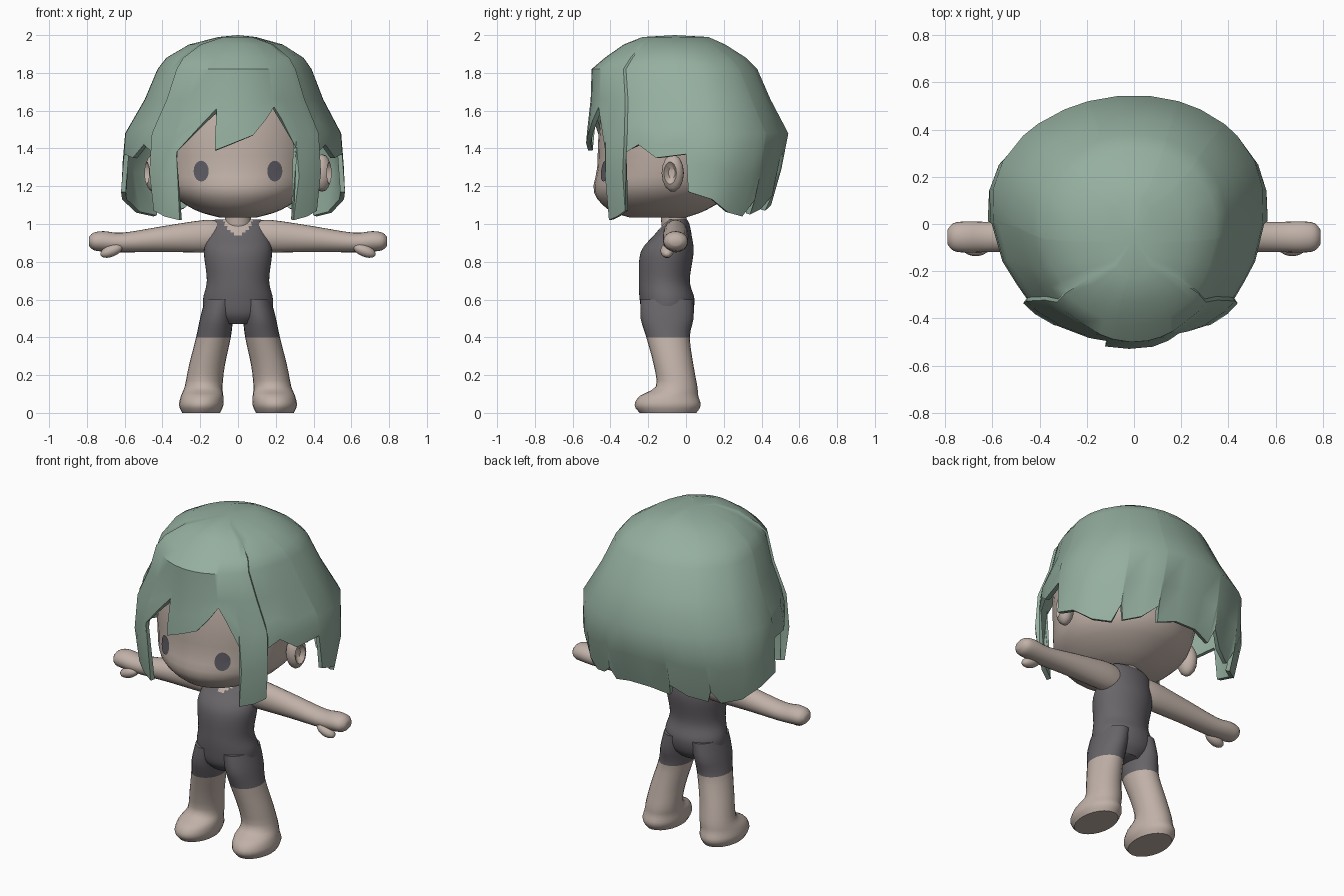
import bpy, bmesh
from math import sin, cos, radians, pi
from mathutils import Vector, Matrix
from mathutils.bvhtree import BVHTree

if "Cube" in bpy.data.objects:
    bpy.data.objects.remove(bpy.data.objects["Cube"])


def material(name, rgb):
    m = bpy.data.materials.new(name)
    m.use_nodes = True
    m.diffuse_color = (*rgb, 1)
    m.node_tree.nodes["Principled BSDF"].inputs["Base Color"].default_value = (*rgb, 1)
    return m


SKIN = material("warm skin", (0.53, 0.44, 0.39))
SUIT = material("dark grey cloth", (0.14, 0.13, 0.143))
HAIR = material("sage green hair", (0.30, 0.43, 0.35))
EYE = material("slate eye", (0.11, 0.105, 0.125))


def finish(name, bm, mats, rule=None, mirror=False, solid=0, angle=45):
    """Turn a bmesh into a smooth shaded object; rule picks the material of each face centre."""
    if rule:
        for f in bm.faces:
            f.material_index = rule(f.calc_center_median())
    me = bpy.data.meshes.new(name)
    bm.to_mesh(me)
    bm.free()
    ob = bpy.data.objects.new(name, me)
    bpy.context.collection.objects.link(ob)
    for m in mats:
        me.materials.append(m)
    bpy.ops.object.select_all(action="DESELECT")
    ob.select_set(True)
    bpy.context.view_layer.objects.active = ob
    if solid:
        mod = ob.modifiers.new("thickness", "SOLIDIFY")
        mod.thickness, mod.offset = solid, -1
        bpy.ops.object.modifier_apply(modifier=mod.name)
    bpy.ops.object.shade_smooth_by_angle(angle=radians(angle))
    if mirror:
        ob.modifiers.new("mirror", "MIRROR")
    return ob


def spline(rows, sub):
    """Catmull-Rom interpolation through the rows."""
    out = []
    for i in range(len(rows) - 1):
        a, b, c, d = (rows[min(max(i + k, 0), len(rows) - 1)] for k in (-1, 0, 1, 2))
        for s in range(sub):
            t = s / sub
            out.append([q + t / 2 * (r - p + t * (2 * p - 5 * q + 4 * r - v + t * (3 * (q - r) + v - p)))
                        for p, q, r, v in zip(a, b, c, d)])
    return out + [list(rows[-1])]


def loft(name, rows, mats, along_x=False, sub=3, seg=24, **kw):
    """Skin elliptical sections: (position, centre a, radius a, centre b, radius b)."""
    bm = bmesh.new()
    rings = []
    for p, ca, ra, cb, rb in spline(rows, sub):
        ring = []
        for k in range(seg):
            a = ca + ra * cos(2 * pi * k / seg)
            b = cb + rb * sin(2 * pi * k / seg)
            ring.append(bm.verts.new((p, a, b) if along_x else (a, b, p)))
        rings.append(ring)
    for lo, hi in zip(rings, rings[1:]):
        for k in range(seg):
            n = (k + 1) % seg
            bm.faces.new((lo[k], lo[n], hi[n], hi[k]))
    bm.faces.new(rings[0][::-1])
    bm.faces.new(rings[-1])
    bmesh.ops.recalc_face_normals(bm, faces=bm.faces)
    return finish(name, bm, mats, **kw)


# Torso in a sleeveless suit with a scooped neckline
loft("torso", [(0.47, 0, 0.10, -0.10, 0.09), (0.52, 0, 0.17, -0.10, 0.13),
               (0.60, 0, 0.185, -0.10, 0.145), (0.70, 0, 0.165, -0.115, 0.135),
               (0.85, 0, 0.18, -0.10, 0.14), (0.94, 0, 0.16, -0.07, 0.10),
               (1.00, 0, 0.142, -0.05, 0.068), (1.025, 0, 0.12, -0.045, 0.05)],
     [SUIT, SKIN], sub=5, seg=48,
     rule=lambda c: int(c.y < -0.05 and (c.x / 0.075) ** 2 + ((c.z - 1.03) / 0.09) ** 2 < 1))

loft("neck", [(0.95, 0, 0.07, -0.06, 0.065), (1.10, 0, 0.07, -0.07, 0.07)], [SKIN])

# Legs and feet, with the suit ending in short trouser legs
loft("leg", [(0.0, 0.195, 0.10, -0.095, 0.15), (0.04, 0.195, 0.117, -0.097, 0.175),
             (0.09, 0.19, 0.112, -0.09, 0.155), (0.14, 0.182, 0.10, -0.05, 0.11),
             (0.25, 0.165, 0.095, -0.065, 0.105), (0.40, 0.13, 0.092, -0.095, 0.115),
             (0.50, 0.113, 0.088, -0.10, 0.14), (0.60, 0.09, 0.085, -0.10, 0.14)],
     [SKIN, SUIT], mirror=True, rule=lambda c: int(c.z > 0.40))

# Arms with mitten hands
loft("arm", [(0.10, -0.055, 0.06, 0.935, 0.08), (0.18, -0.055, 0.068, 0.935, 0.086),
             (0.40, -0.055, 0.066, 0.920, 0.068), (0.61, -0.055, 0.064, 0.902, 0.052),
             (0.71, -0.055, 0.066, 0.908, 0.054), (0.765, -0.055, 0.058, 0.908, 0.046),
             (0.79, -0.055, 0.03, 0.908, 0.022)],
     [SKIN], along_x=True, mirror=True)


def ball(name, centre, radii, turn, dent=False):
    bm = bmesh.new()
    bmesh.ops.create_uvsphere(bm, u_segments=14, v_segments=10, radius=1)
    bm.transform(Matrix.Rotation(pi / 2, 4, "Y"))
    if dent:
        for v in bm.verts:
            if v.co.x > 0.85:
                v.co.x = 0.3
    place = Matrix.Translation(centre) @ Matrix.Rotation(radians(turn[0]), 4, turn[1])
    bm.transform(place @ Matrix.Diagonal((*radii, 1)))
    finish(name, bm, [SKIN], mirror=True)


ball("thumb", (0.67, -0.10, 0.858), (0.062, 0.036, 0.032), (22, "Y"))
ball("ear", (0.445, -0.07, 1.27), (0.05, 0.06, 0.10), (-20, "Z"), dent=True)

# Head
head = loft("head", [(1.035, 0, 0.10, -0.15, 0.15), (1.075, 0, 0.23, -0.15, 0.26),
                     (1.17, 0, 0.36, -0.12, 0.368), (1.30, 0, 0.405, -0.09, 0.38),
                     (1.50, 0, 0.42, -0.07, 0.39), (1.70, 0, 0.36, -0.07, 0.34),
                     (1.84, 0, 0.15, -0.07, 0.15)], [SKIN], seg=32)

# Eyes, thin plates laid on the face
face = BVHTree.FromPolygons([v.co for v in head.data.vertices],
                            [p.vertices[:] for p in head.data.polygons])
bm = bmesh.new()
bmesh.ops.create_circle(bm, cap_ends=True, cap_tris=True, segments=20, radius=1)
for v in bm.verts:
    x, z = 0.195 + 0.04 * v.co.x, 1.28 + 0.055 * v.co.y
    hit = face.ray_cast(Vector((x, -2, z)), Vector((0, 1, 0)))[0]
    v.co = (x, hit.y - 0.006, z)
bmesh.ops.recalc_face_normals(bm, faces=bm.faces)
if sum(f.normal.y for f in bm.faces) > 0:
    bmesh.ops.reverse_faces(bm, faces=bm.faces)
finish("eye", bm, [EYE], mirror=True)

# Hair outline at each height: z, half width, centre y, front reach, back reach
OUTLINE = [(1.99, 0.10, -0.05, 0.18, 0.17), (1.95, 0.25, -0.03, 0.30, 0.24),
           (1.88, 0.365, 0.0, 0.43, 0.32), (1.82, 0.41, 0.03, 0.53, 0.35),
           (1.66, 0.475, 0.07, 0.575, 0.38), (1.48, 0.575, 0.10, 0.625, 0.445),
           (1.30, 0.59, 0.10, 0.64, 0.41), (1.15, 0.60, 0.10, 0.63, 0.38),
           (1.00, 0.53, 0.10, 0.61, 0.30)]


def hair_point(deg, z):
    for hi, lo in zip(OUTLINE, OUTLINE[1:]):
        if z >= lo[0]:
            break
    t = (hi[0] - z) / (hi[0] - lo[0])
    w, cy, front, back = (a + t * (b - a) for a, b in zip(hi[1:], lo[1:]))
    s, c = sin(radians(deg)), cos(radians(deg))
    x = w * (s - 0.045 * s * s)
    if 40 < abs(deg) < 48:
        x *= 1.05
    return x, cy - c * (front if c > 0 else back), z


# Hair tips: angle from the front and height of the lower edge
FRINGE = [(-33, 1.38), (-20, 1.53), (-13, 1.61), (-12, 1.39), (-2, 1.43), (8, 1.47),
          (16, 1.55), (23, 1.62), (26, 1.56), (33, 1.40)]
SIDE = [(34, 1.02), (41, 1.04), (47, 1.07), (49, 1.38), (56, 1.42), (66, 1.35), (81, 1.37),
        (82, 1.17), (96, 1.13), (112, 1.06), (128, 1.04), (136, 1.13), (137, 1.05),
        (150, 1.08), (160, 1.15), (161, 1.07), (173, 1.10)]
tips = [(-a, z) for a, z in reversed(SIDE)] + FRINGE + SIDE

bm = bmesh.new()
columns = []
for deg, tip in tips:
    mid = max(1.48, (1.66 + tip) / 2)
    levels = [row[0] for row in OUTLINE[:5]] + [mid, (mid + tip) / 2, tip]
    columns.append([bm.verts.new(hair_point(deg, z)) for z in levels])
crown = bm.verts.new((0, -0.06, 2.0))
for a, b in zip(columns, columns[1:] + columns[:1]):
    bm.faces.new((a[0], b[0], crown))
    for k in range(len(a) - 1):
        bm.faces.new((a[k + 1], b[k + 1], b[k], a[k]))
finish("hair", bm, [HAIR], solid=0.025, angle=40)
